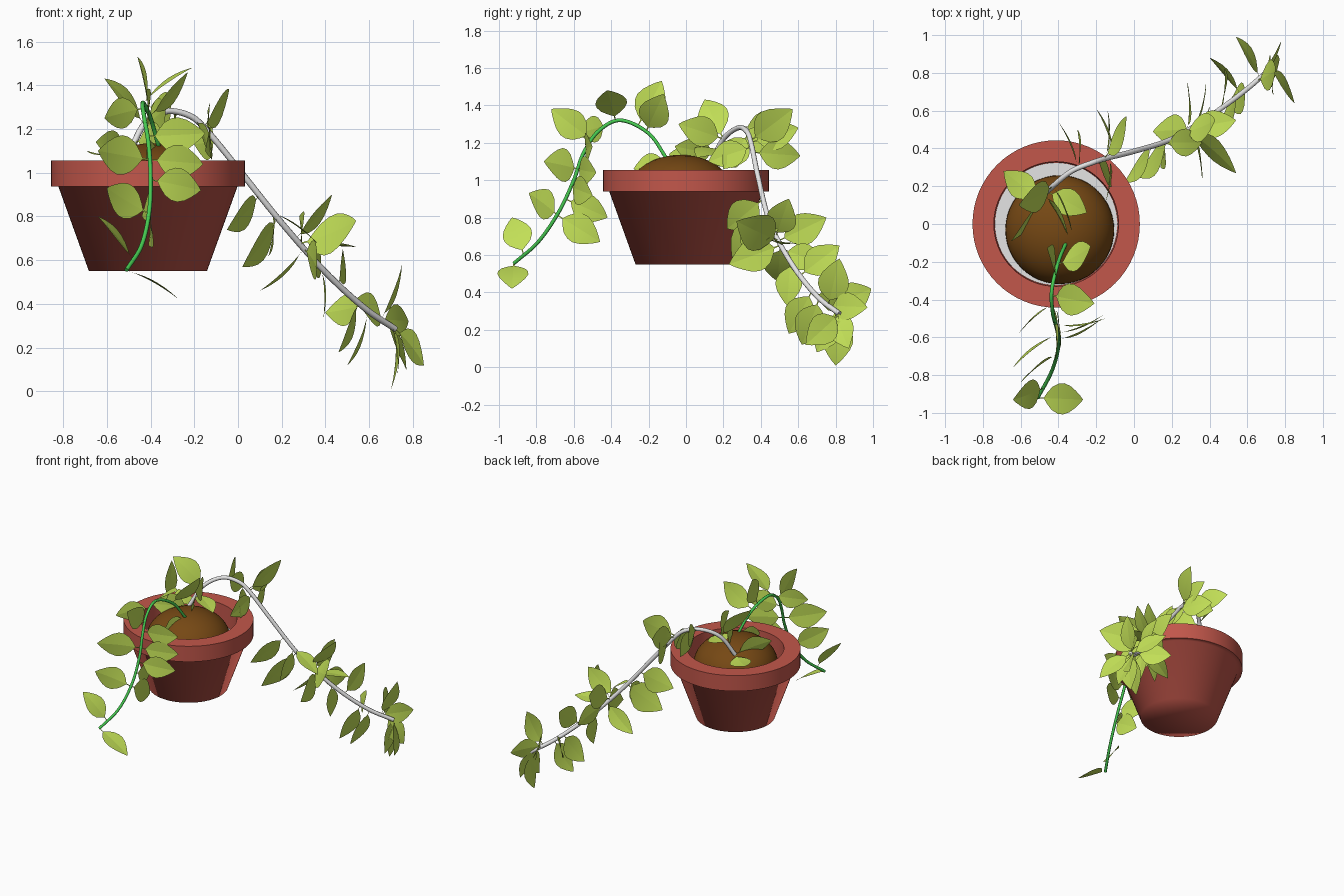
import bpy, bmesh, math, random
from mathutils import Vector

random.seed(4)
if "Cube" in bpy.data.objects:
    bpy.data.objects.remove(bpy.data.objects["Cube"])


def material(name, rgb):
    mat = bpy.data.materials.new(name)
    mat.use_nodes = True
    mat.diffuse_color = (*rgb, 1)
    mat.node_tree.nodes["Principled BSDF"].inputs["Base Color"].default_value = (*rgb, 1)
    return mat


terracotta = material("terracotta", (.54, .095, .07))
soil_brown = material("soil brown", (.18, .065, .007))
pale_grey = material("pale grey", (.78, .78, .78))
stem_green = material("stem green", (.06, .58, .08))
leaf_green = material("leaf green", (.54, .74, .095))

POT_X = -.412


def smooth(obj, angle=35):
    bpy.ops.object.select_all(action='DESELECT')
    obj.select_set(True)
    bpy.context.view_layer.objects.active = obj
    bpy.ops.object.shade_smooth_by_angle(angle=math.radians(angle))


def mesh_object(name, bm, mat):
    mesh = bpy.data.meshes.new(name)
    bm.to_mesh(mesh)
    bm.free()
    mesh.materials.append(mat)
    obj = bpy.data.objects.new(name, mesh)
    bpy.context.collection.objects.link(obj)
    return obj


def lathe(name, profile, mat, sides=64):
    bm = bmesh.new()
    verts = [bm.verts.new((r, 0, z)) for r, z in profile]
    edges = [bm.edges.new(pair) for pair in zip(verts, verts[1:])]
    bmesh.ops.spin(bm, geom=verts + edges, cent=(0, 0, 0), axis=(0, 0, 1),
                   angle=math.tau, steps=sides)
    bmesh.ops.remove_doubles(bm, verts=bm.verts, dist=.0005)
    bmesh.ops.recalc_face_normals(bm, faces=bm.faces)
    obj = mesh_object(name, bm, mat)
    obj.location.x = POT_X
    smooth(obj, 80)
    return obj


# Pot, its inner floor and the mound of soil
lathe("pot", [(0, .55), (.27, .55), (.41, .938), (.443, .938), (.443, 1.055),
              (.33, 1.055), (.325, .9), (0, .9)], terracotta)
lathe("inner_floor", [(.324, .905), (0, .905)], pale_grey)
bpy.ops.mesh.primitive_uv_sphere_add(segments=48, ring_count=24, radius=.288,
                                     location=(-.393, -.03, .922))
soil = bpy.context.object
soil.name = "soil"
soil.scale.z = .74
soil.data.materials.append(soil_brown)
smooth(soil)


def spline(points, steps=10):
    """Smooth path through the points."""
    pts = [Vector(p) for p in points]
    pts = [2 * pts[0] - pts[1]] + pts + [2 * pts[-1] - pts[-2]]
    path = []
    for a, b, c, d in zip(pts, pts[1:], pts[2:], pts[3:]):
        for i in range(steps):
            t = i / steps
            path.append(b + (c - a) * (t / 2) + (a * 2 - b * 5 + c * 4 - d) * (t * t / 2)
                        + (b * 3 - a - c * 3 + d) * (t ** 3 / 2))
    return path + [pts[-2]]


def stem(name, path, radius, mat):
    curve = bpy.data.curves.new(name, 'CURVE')
    curve.dimensions = '3D'
    curve.bevel_depth = radius
    curve.bevel_resolution = 2
    curve.use_fill_caps = True
    poly = curve.splines.new('POLY')
    poly.points.add(len(path) - 1)
    for point, co in zip(poly.points, path):
        point.co = (*co, 1)
    curve.materials.append(mat)
    obj = bpy.data.objects.new(name, curve)
    bpy.context.collection.objects.link(obj)


# Relative half width along a leaf, from its stalk to its tip
OUTLINE = [(0, .04), (.13, .04), (.19, .36), (.29, .75), (.42, .97), (.54, 1),
           (.68, .84), (.81, .56), (.92, .27), (1, .01)]


def add_leaf(bm, base, tip, normal):
    """Two blade halves that meet in a shallow fold along the midrib."""
    along = tip - base
    length = along.length
    direction = along.normalized()
    normal = (normal - direction * normal.dot(direction)).normalized()
    side = direction.cross(normal)
    for sign in (-1, 1):
        rows = []
        for t, w in OUTLINE:
            mid = base + along * t + normal * (.16 * length * t * (1 - t))
            half = .3 * length * w
            rim = mid + side * (half * sign) + normal * (.08 * half)
            rows.append((bm.verts.new(mid), bm.verts.new(rim)))
        for (a, b), (c, d) in zip(rows, rows[1:]):
            bm.faces.new((a, b, d, c) if sign > 0 else (b, a, c, d))


def leaves(name, path, tips, pick_normal):
    """Each leaf grows from the stem just before the point nearest its tip."""
    bm = bmesh.new()
    for tip in tips:
        tip = Vector(tip) / 100
        nearest = min(range(len(path)), key=lambda i: (path[i] - tip).length)
        base = min(path[:nearest + 1], key=lambda p: abs((p - tip).length - .24))
        add_leaf(bm, base, tip, pick_normal((tip - base).normalized()))
    smooth(mesh_object(name, bm, leaf_green))


def jitter(amount):
    return Vector([random.uniform(-amount, amount) for _ in range(3)])


def facing_side(direction):
    if abs(direction.x) > .75:
        return direction.cross(Vector((0, 1, 0))) + jitter(.1)
    return Vector((1, 0, 0)) + jitter(.1)


def facing_out(direction):
    if abs(direction.z) > .46:
        return facing_side(direction)
    return direction.cross(Vector((0, 0, 1))) + jitter(.08)


# Green stem hanging over the front
front_path = spline([(-.36, -.1, 1.11), (-.4, -.2, 1.25), (-.435, -.35, 1.32),
                     (-.43, -.47, 1.26), (-.41, -.55, 1.14), (-.4, -.6, 1),
                     (-.405, -.68, .83), (-.44, -.79, .67), (-.51, -.92, .555)])
stem("front_stem", front_path, .01, stem_green)
leaves("front_leaves", front_path, [
    (-42, -72, 138), (-42, -28, 106), (-61, -58, 125), (-15, -50, 118),
    (-21, -42, 148), (-46, -13, 153), (-23, -12, 146),
    (-64, -76, 110), (-16, -48, 104), (-60, -84, 93), (-17, -50, 92),
    (-44, -42, 80), (-41, -46, 67), (-64, -93, 80), (-27, -93, 42)], facing_out)

# Grey stem trailing away over the back
back_path = spline([(-.5, .13, 1.08), (-.43, .2, 1.22), (-.33, .28, 1.28),
                    (-.22, .325, 1.26), (-.14, .35, 1.19), (0, .385, 1.02),
                    (.2, .45, .77), (.4, .57, .545), (.58, .7, .38), (.72, .82, .285)])
stem("back_stem", back_path, .014, pale_grey)
leaves("back_leaves_upper", back_path, [
    (-4, 57, 138), (-40, 54, 130), (-20, 61, 113), (-14, 60, 128), (-30, 50, 115),
    (-37, 6, 108), (-25, 6, 112), (-15, 12, 110), (-69, 28, 110), (-61, 10, 143),
    (-33, -4, 130), (-35, -6, 118), (-12, 20, 106), (-65, -9, 114)], facing_side)
leaves("back_leaves_middle", back_path, [
    (-5, 22, 74), (2, 25, 57), (10, 49, 46), (43, 55, 90), (28, 75, 80), (38, 74, 55),
    (36, 23, 55), (54, 27, 78), (48, 82, 65), (36, 43, 68), (54, 55, 66), (14, 30, 62)],
    facing_side)
leaves("back_leaves_lower", back_path, [
    (54, 99, 42), (40, 88, 36), (75, 82, 58), (85, 64, 12), (70, 80, 1), (46, 55, 18),
    (50, 62, 12), (77, 87, 10), (78, 97, 32), (39, 54, 33), (73, 70, 8)], facing_side)
